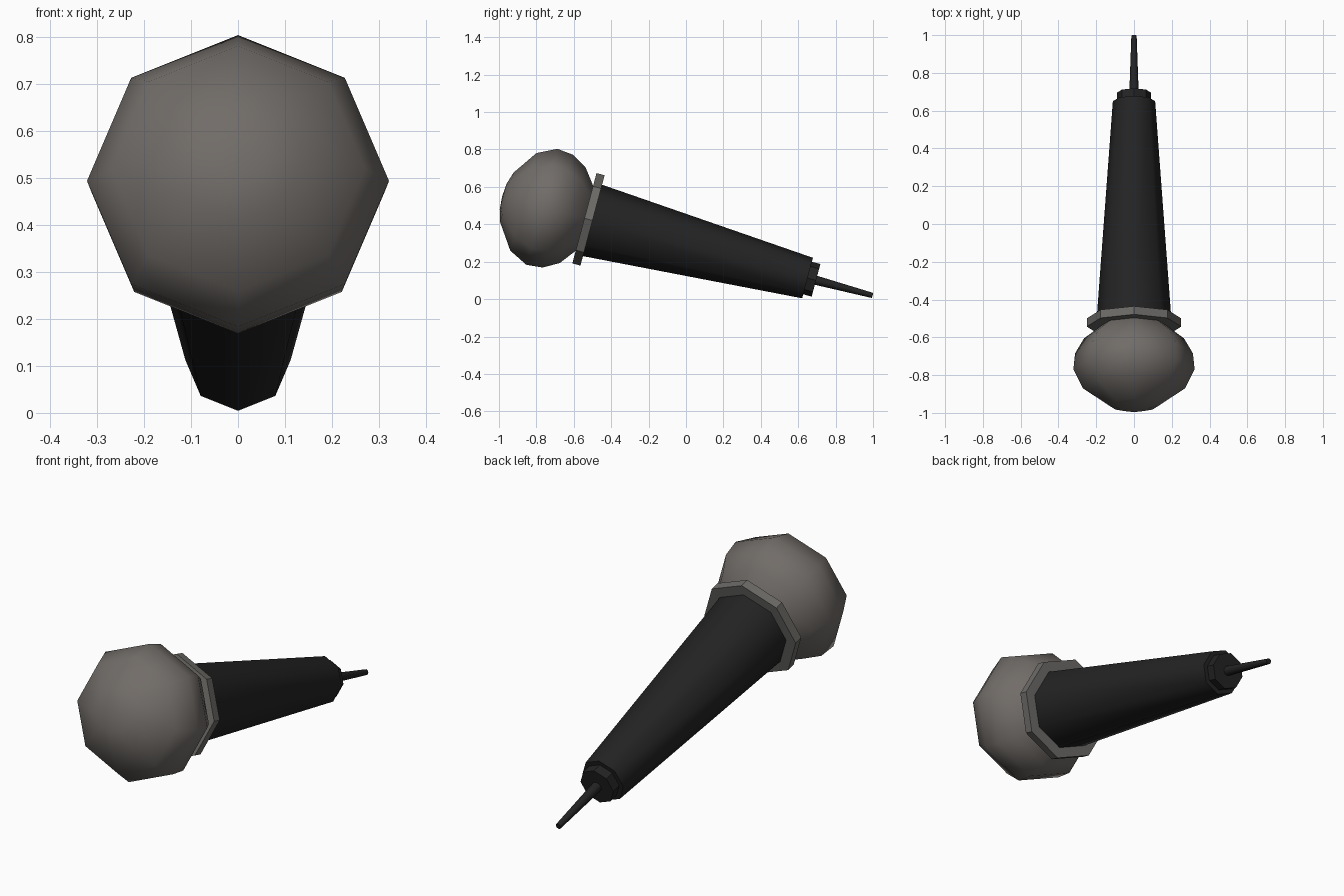
import bpy, bmesh, math
from mathutils import Vector

if "Cube" in bpy.data.objects:
    bpy.data.objects.remove(bpy.data.objects["Cube"])

TILT = math.radians(15)
AXIS = Vector((0, math.cos(TILT), -math.sin(TILT)))   # head -> cable
UP = Vector((0, math.sin(TILT), math.cos(TILT)))
SIDE = Vector((1, 0, 0))
ORIGIN = Vector((0, -0.49, 0.418))                    # wide end of the handle


def material(name, rgb):
    m = bpy.data.materials.new(name)
    m.diffuse_color = (*rgb, 1)
    m.use_nodes = True
    m.node_tree.nodes["Principled BSDF"].inputs["Base Color"].default_value = m.diffuse_color
    return m


def lathe(name, profile, mat, sides=8, smooth=None):
    """Closed solid turned about the tilted axis from (position, radius) pairs."""
    bm = bmesh.new()
    rings = []
    for s, r in profile:
        c = ORIGIN + AXIS * s
        if r == 0:
            rings.append([bm.verts.new(c)])
            continue
        ring = []
        for i in range(sides):
            a = 2 * math.pi * i / sides
            ring.append(bm.verts.new(c + UP * r * math.cos(a) + SIDE * r * math.sin(a)))
        rings.append(ring)
    for a, b in zip(rings, rings[1:]):
        for i in range(sides):
            j = (i + 1) % sides
            if len(a) == 1:
                bm.faces.new((a[0], b[i], b[j]))
            else:
                bm.faces.new((a[i], a[j], b[j], b[i]))
    for ring in (rings[0], rings[-1]):
        if len(ring) > 1:
            bm.faces.new(ring)
    bmesh.ops.recalc_face_normals(bm, faces=bm.faces)
    me = bpy.data.meshes.new(name)
    bm.to_mesh(me)
    bm.free()
    me.materials.append(mat)
    ob = bpy.data.objects.new(name, me)
    bpy.context.collection.objects.link(ob)
    if smooth:
        bpy.ops.object.select_all(action='DESELECT')
        ob.select_set(True)
        bpy.context.view_layer.objects.active = ob
        bpy.ops.object.shade_smooth_by_angle(angle=math.radians(smooth))
    return ob


grille_grey = material("grille_grey", (0.165, 0.15, 0.138))
ring_grey = material("ring_grey", (0.15, 0.145, 0.135))
black = material("black", (0.017, 0.017, 0.017))

# Rounded head, slightly squashed along the axis
lathe("head", [(-0.51, 0), (-0.505, 0.07), (-0.484, 0.138), (-0.393, 0.27),
               (-0.29, 0.321), (-0.202, 0.312), (-0.12, 0.265), (-0.055, 0.18),
               (-0.03, 0.15)], grille_grey, smooth=60)

# Flat collar between head and handle
lathe("head_ring", [(-0.055, 0.25), (-0.01, 0.25)], ring_grey)

# Tapered handle
lathe("handle", [(-0.03, 0.199), (1.18, 0.112)], black, smooth=60)

# End cap and cable stub
lathe("end_cap", [(1.17, 0.09), (1.227, 0.09)], black)
lathe("cable", [(1.22, 0.025), (1.54, 0.014)], black, smooth=60)
